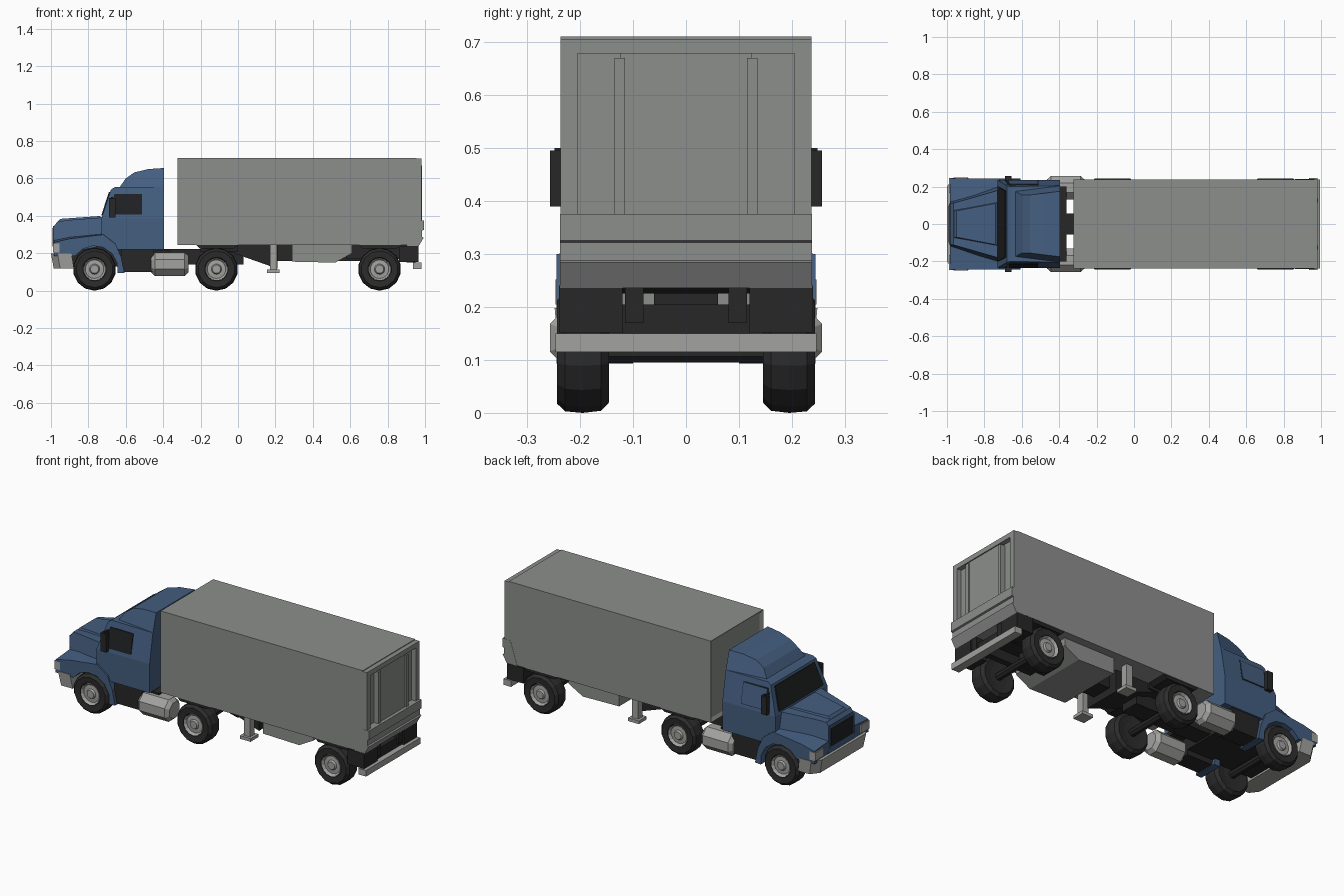
import bpy, bmesh, math
from mathutils import Vector, Matrix

if "Cube" in bpy.data.objects:
    bpy.data.objects.remove(bpy.data.objects["Cube"])


def material(name, rgb):
    m = bpy.data.materials.new(name)
    m.diffuse_color = (*rgb, 1)
    m.use_nodes = True
    m.node_tree.nodes["Principled BSDF"].inputs["Base Color"].default_value = m.diffuse_color
    return m


BLUE = material("cab blue", (0.058, 0.112, 0.215))
GREY = material("trailer grey", (0.265, 0.275, 0.265))
LIGHT = material("light grey metal", (0.36, 0.36, 0.35))
DARK = material("chassis black", (0.02, 0.02, 0.021))
TYRE = material("tyre black", (0.025, 0.025, 0.025))
GLASS = material("dark glass", (0.014, 0.015, 0.016))


def finish(name, bm, mat):
    bmesh.ops.recalc_face_normals(bm, faces=bm.faces)
    me = bpy.data.meshes.new(name)
    bm.to_mesh(me)
    bm.free()
    me.materials.append(mat)
    ob = bpy.data.objects.new(name, me)
    bpy.context.collection.objects.link(ob)
    return ob


def skin(name, near, far, mat):
    """Solid between two matching outlines."""
    bm = bmesh.new()
    a = [bm.verts.new(p) for p in near]
    b = [bm.verts.new(p) for p in far]
    bm.faces.new(a)
    bm.faces.new(b[::-1])
    for i in range(len(a)):
        j = (i + 1) % len(a)
        bm.faces.new((a[i], b[i], b[j], a[j]))
    return finish(name, bm, mat)


def loft(name, prof, mat, hw=None):
    """Symmetric body from side outline (x, z[, half width])."""
    pts = [(p[0], p[2] if hw is None else hw, p[1]) for p in prof]
    return skin(name, [(x, -y, z) for x, y, z in pts], pts, mat)


def box(name, x, y, z, mat):
    return skin(name, [(x[0], y[0], z[0]), (x[1], y[0], z[0]), (x[1], y[0], z[1]), (x[0], y[0], z[1])],
                [(x[0], y[1], z[0]), (x[1], y[1], z[0]), (x[1], y[1], z[1]), (x[0], y[1], z[1])], mat)


def pair(name, x, y, z, mat):
    for s, tag in ((-1, "right"), (1, "left")):
        box(f"{name}_{tag}", x, sorted((s * y[0], s * y[1])), z, mat)


def lathe(name, prof, centre, axis, n, mat, flip=1):
    """Revolve (radius, offset) outline about the x or y axis."""
    bm = bmesh.new()
    rings = []
    for r, o in prof:
        ring = []
        for i in range(n):
            t = math.tau * (i + 0.5) / n
            u, v = r * math.cos(t), r * math.sin(t)
            p = Vector((u, o * flip, v)) if axis == "y" else Vector((o, u, v))
            ring.append(bm.verts.new(p + Vector(centre)))
        rings.append(ring)
    for a, b in zip(rings, rings[1:]):
        for i in range(n):
            j = (i + 1) % n
            bm.faces.new((a[i], a[j], b[j], b[i]))
    bm.faces.new(rings[0])
    bm.faces.new(rings[-1])
    return finish(name, bm, mat)


# Cab body, roof fairing and hood
loft("cab_lower", [(-0.73, 0.24), (-0.73, 0.385), (-0.395, 0.385), (-0.395, 0.22), (-0.65, 0.22)], BLUE, 0.235)
loft("cab_upper", [(-0.73, 0.385, 0.235), (-0.68, 0.54, 0.205), (-0.66, 0.553, 0.2),
                   (-0.395, 0.553, 0.205), (-0.395, 0.385, 0.235)], BLUE)
loft("roof_fairing", [(-0.635, 0.55, 0.175), (-0.60, 0.60, 0.155), (-0.555, 0.632, 0.155), (-0.48, 0.65, 0.165),
                      (-0.395, 0.656, 0.175), (-0.395, 0.55, 0.205)], BLUE)
loft("hood", [(-0.985, 0.19, 0.125), (-0.98, 0.35, 0.11), (-0.965, 0.37, 0.112), (-0.90, 0.378, 0.13),
              (-0.72, 0.392, 0.182), (-0.72, 0.24, 0.215)], BLUE)
loft("hood_ridge", [(-0.972, 0.36, 0.075), (-0.95, 0.384, 0.07), (-0.74, 0.399, 0.11), (-0.72, 0.385, 0.12)], BLUE)

# Fenders with wheel arches
arch = [(-0.767 + 0.125 * math.cos(math.radians(a)), 0.115 + 0.125 * math.sin(math.radians(a)))
        for a in range(-10, 147, 26)]
outline = [(-0.875, 0.185), (-0.983, 0.185), (-0.983, 0.27), (-0.90, 0.29), (-0.72, 0.312),
           (-0.655, 0.25), (-0.625, 0.18), (-0.607, 0.095)] + arch
for s, tag in ((-1, "right"), (1, "left")):
    skin(f"fender_{tag}", [(x, s * 0.10, z) for x, z in outline],
         [(x, s * 0.244, z - (0.012 if z > 0.26 else 0)) for x, z in outline], BLUE)

# Grille, headlights, bumper
box("grille", (-0.991, -0.982), (-0.1, 0.1), (0.235, 0.335), GLASS)
box("grille_frame", (-0.988, -0.975), (-0.11, 0.11), (0.225, 0.345), BLUE)
pair("headlight", (-0.99, -0.955), (0.165, 0.246), (0.205, 0.252), LIGHT)
plan = [(-0.89, 0.248), (-0.965, 0.248), (-1.0, 0.2)]
plan += [(x, -y) for x, y in reversed(plan)]
skin("front_bumper", [(x * 0.985, y * 0.97, 0.118) for x, y in plan], [(x, y, 0.198) for x, y in plan], LIGHT)

# Windows and mirrors
skin("windshield", [(-0.731, -0.2, 0.402), (-0.731, 0.2, 0.402), (-0.690, 0.178, 0.529), (-0.690, -0.178, 0.529)],
     [(-0.723, -0.2, 0.40), (-0.723, 0.2, 0.40), (-0.682, 0.178, 0.527), (-0.682, -0.178, 0.527)], GLASS)


def side_window(name, s, outs, shrink, mat):
    outline = [(-0.69 + shrink, 0.402 + shrink), (-0.51 - shrink, 0.402 + shrink),
               (-0.51 - shrink, 0.522 - shrink), (-0.665 + shrink, 0.522 - shrink)]
    hw = lambda z: 0.235 - 0.03 * (z - 0.385) / 0.155
    skin(name, [(x, s * (hw(z) + outs), z) for x, z in outline],
         [(x, s * (hw(z) - 0.003), z) for x, z in outline], mat)


side_window("window_right", -1, 0.004, 0.004, GLASS)
side_window("window_frame_left", 1, 0.002, 0.0, GLASS)
side_window("window_left", 1, 0.004, 0.004, BLUE)
pair("mirror", (-0.69, -0.655), (0.232, 0.257), (0.39, 0.495), DARK)
pair("mirror_arm", (-0.678, -0.668), (0.2, 0.248), (0.49, 0.5), DARK)

# Tractor chassis, side steps and fuel tanks
box("cab_underside", (-0.93, -0.45), (-0.135, 0.135), (0.13, 0.24), DARK)
pair("side_step", (-0.625, -0.45), (0.12, 0.225), (0.10, 0.222), DARK)
box("tractor_frame", (-0.46, 0.03), (-0.055, 0.055), (0.14, 0.222), DARK)
box("tank_bracket", (-0.44, -0.36), (-0.2, 0.2), (0.19, 0.215), DARK)
box("fifth_wheel", (-0.20, 0.0), (-0.12, 0.12), (0.21, 0.247), DARK)
for s, tag in ((-1, "right"), (1, "left")):
    lathe(f"fuel_tank_{tag}", [(0.048, -0.1), (0.068, -0.08), (0.068, 0.08), (0.048, 0.1)],
          (-0.365, s * 0.194, 0.142), "x", 8, LIGHT)

# Wheels and axles
for x, place in ((-0.767, "front"), (-0.115, "middle"), (0.757, "rear")):
    lathe(f"{place}_axle", [(0.022, -0.16), (0.022, 0.16)], (x, 0, 0.115), "y", 8, DARK)
    for s, tag in ((-1, "right"), (1, "left")):
        c = (x, 0, 0.115)
        lathe(f"{place}_tyre_{tag}", [(0.055, 0.15), (0.095, 0.145), (0.111, 0.16), (0.115, 0.195), (0.112, 0.228),
                                      (0.098, 0.243), (0.064, 0.24), (0.058, 0.225)], c, "y", 14, TYRE, s)
        lathe(f"{place}_rim_{tag}", [(0.06, 0.215), (0.06, 0.241), (0.05, 0.228), (0.028, 0.23), (0.022, 0.24)],
              c, "y", 14, LIGHT, s)

# Trailer box with recessed front panel
trailer = box("trailer_box", (-0.323, 0.955), (-0.237, 0.237), (0.243, 0.71), GREY)
bm = bmesh.new()
bm.from_mesh(trailer.data)
bm.normal_update()
front = [f for f in bm.faces if f.normal.x < -0.9]
bmesh.ops.inset_region(bm, faces=front, thickness=0.025, depth=0)
bmesh.ops.translate(bm, verts=front[0].verts[:], vec=(0.012, 0, 0))
bm.to_mesh(trailer.data)
bm.free()

# Rear door frame, tail lift and underrun bumper
pair("rear_post", (0.95, 0.982), (0.205, 0.237), (0.30, 0.706), GREY)
box("rear_header", (0.95, 0.982), (-0.237, 0.237), (0.678, 0.706), GREY)
box("rear_door", (0.95, 0.976), (-0.125, 0.125), (0.30, 0.68), GREY)
pair("door_edge", (0.95, 0.984), (0.115, 0.135), (0.375, 0.67), GREY)
loft("tail_lift", [(0.945, 0.375), (0.995, 0.375), (0.995, 0.325), (0.985, 0.322), (0.985, 0.288),
                   (0.993, 0.284), (0.965, 0.236), (0.90, 0.236)], GREY, 0.238)
box("rear_bumper", (0.935, 0.982), (-0.246, 0.246), (0.115, 0.15), LIGHT)

# Trailer underframe
pair("mudflap", (0.86, 0.965), (0.12, 0.24), (0.152, 0.24), DARK)
pair("rear_rail", (0.58, 0.96), (0.08, 0.115), (0.17, 0.245), DARK)
box("rear_cross_beam", (0.90, 0.95), (-0.12, 0.12), (0.15, 0.205), DARK)
for x, tag in ((-0.115, "middle"), (0.757, "rear")):
    loft(f"{tag}_mudguard", [(x - 0.11, 0.247), (x - 0.09, 0.225), (x + 0.09, 0.225), (x + 0.12, 0.247)], DARK, 0.232)
loft("trailer_neck", [(-0.05, 0.244), (-0.05, 0.21), (0.21, 0.118), (0.21, 0.244)], DARK, 0.11)
box("trailer_spine", (0.2, 0.7), (-0.06, 0.06), (0.16, 0.245), DARK)
loft("cargo_locker", [(0.29, 0.245), (0.29, 0.155), (0.52, 0.15), (0.61, 0.2), (0.61, 0.245)], GREY, 0.19)
pair("landing_leg", (0.17, 0.208), (0.15, 0.19), (0.105, 0.245), LIGHT)
pair("landing_foot", (0.155, 0.223), (0.135, 0.205), (0.095, 0.113), LIGHT)

# Rest the tyres on the ground
low = min((ob.matrix_world @ v.co).z for ob in bpy.data.objects for v in ob.data.vertices)
for ob in bpy.data.objects:
    ob.data.transform(Matrix.Translation((0, 0, -low)))
